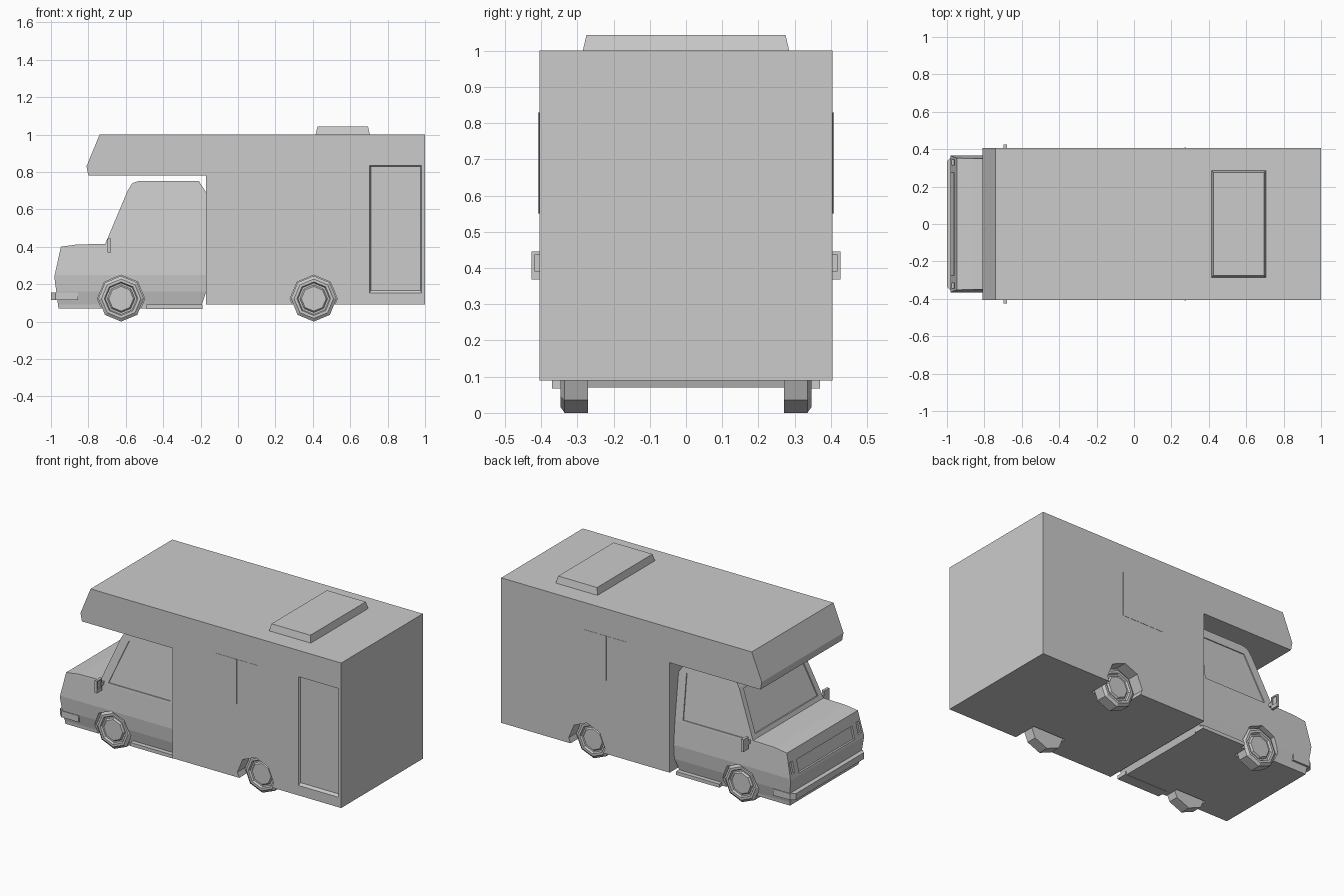
import bpy, bmesh, math

if "Cube" in bpy.data.objects:
    bpy.data.objects.remove(bpy.data.objects["Cube"])


def solid(name, a, b):
    """Closed solid between two matching loops of points."""
    bm = bmesh.new()
    va = [bm.verts.new(p) for p in a]
    vb = [bm.verts.new(p) for p in b]
    n = len(a)
    bm.faces.new(va)
    bm.faces.new(vb)
    for i in range(n):
        bm.faces.new((va[i], va[(i + 1) % n], vb[(i + 1) % n], vb[i]))
    return finish(name, bm)


def finish(name, bm):
    bmesh.ops.recalc_face_normals(bm, faces=bm.faces)
    me = bpy.data.meshes.new(name)
    bm.to_mesh(me)
    bm.free()
    ob = bpy.data.objects.new(name, me)
    bpy.context.collection.objects.link(ob)
    return ob


def prism(name, xz, y0, y1):
    return solid(name, [(x, y0, z) for x, z in xz], [(x, y1, z) for x, z in xz])


def box(name, x0, x1, y0, y1, z0, z1):
    return prism(name, [(x0, z0), (x1, z0), (x1, z1), (x0, z1)], y0, y1)


def carve(ob, cutter, op='DIFFERENCE'):
    m = ob.modifiers.new('carve', 'BOOLEAN')
    m.operation, m.object, m.solver = op, cutter, 'EXACT'
    bpy.context.view_layer.objects.active = ob
    bpy.ops.object.modifier_apply(modifier=m.name)
    bpy.data.objects.remove(cutter)


def lerp_at(table, z):
    for (z0, v0), (z1, v1) in zip(table, table[1:]):
        if z <= z1:
            return v0 + (v1 - v0) * (z - z0) / (z1 - z0)
    return table[-1][1]


def octagon(x, z, r):
    return [(x + r * math.sin(i * math.pi / 4), z + r * math.cos(i * math.pi / 4))
            for i in range(8)]


FRONT_X, REAR_X, R = -0.625, 0.405, 0.122

# Living box with overhang above the cab
body = prism('camper_body', [(-0.17, 0.09), (1, 0.09), (1, 1), (-0.74, 1), (-0.81, 0.83),
                             (-0.80, 0.78), (-0.17, 0.78)], -0.405, 0.405)
for s in (-1, 1):
    carve(body, prism('arch_cutter', octagon(REAR_X, R, R + 0.004), s * 0.25, s * 0.5))


# Recessed entrance door with sloped edges
def rect(x0, x1, z0, z1, y):
    return [(x0, y, z0), (x1, y, z0), (x1, y, z1), (x0, y, z1)]


carve(body, solid('door_cutter', rect(0.703, 0.982, 0.15, 0.836, -0.407),
                  rect(0.71, 0.975, 0.167, 0.828, -0.393)))

# Cab: side profile intersected with a tapered cross-section
WIDTH = [(0.0, 0.335), (0.09, 0.342), (0.16, 0.358), (0.25, 0.365), (0.40, 0.352), (0.80, 0.303)]
cab = prism('cab', [(-0.96, 0.07), (-0.982, 0.24), (-0.947, 0.40), (-0.86, 0.412), (-0.71, 0.415),
                    (-0.59, 0.70), (-0.565, 0.74), (-0.53, 0.752), (-0.21, 0.752), (-0.17, 0.69),
                    (-0.17, 0.16), (-0.20, 0.07)], -0.45, 0.45)
section = [(y, z) for z, y in WIDTH] + [(-y, z) for z, y in reversed(WIDTH)]
carve(cab, solid('section_cutter', [(-1.2, y, z) for y, z in section],
                 [(0.1, y, z) for y, z in section]), 'INTERSECT')

# Side windows and front wheel arches
window = [(-0.655, 0.412), (-0.535, 0.695), (-0.225, 0.695), (-0.225, 0.412)]
for s in (-1, 1):
    carve(cab, solid('window_cutter', [(x, s * 0.5, z) for x, z in window],
                     [(x, s * (lerp_at(WIDTH, z) - 0.006), z) for x, z in window]))
    carve(cab, prism('arch_cutter', octagon(FRONT_X, R, R + 0.004), s * 0.25, s * 0.5))

# Windscreen, grille and headlight recesses cut from the front
NOSE = [(0.07, -0.96), (0.24, -0.982), (0.40, -0.947)]
SCREEN = [(0.415, -0.71), (0.70, -0.59)]


def front_recess(name, surface, yz, depth):
    carve(cab, solid(name, [(-1.2, y, z) for y, z in yz],
                     [(lerp_at(surface, z) + depth, y, z) for y, z in yz]))


front_recess('screen_cutter', SCREEN, [(-0.31, 0.44), (0.31, 0.44), (0.28, 0.685), (-0.28, 0.685)], 0.008)
front_recess('grille_cutter', NOSE, [(-0.275, 0.255), (0.275, 0.255), (0.275, 0.335), (-0.275, 0.335)], 0.012)
for s in (-1, 1):
    front_recess('light_cutter', NOSE, [(s * 0.315, 0.27), (s * 0.345, 0.27),
                                        (s * 0.345, 0.34), (s * 0.315, 0.34)], 0.012)

# Bumper wrapping the nose
outline = [(-0.855, 0.36), (-0.975, 0.36), (-1.0, 0.335), (-1.0, -0.335), (-0.975, -0.36), (-0.855, -0.36)]
solid('front_bumper', [(x, y, 0.115) for x, y in outline], [(x, y, 0.155) for x, y in outline])


# Wheels: eight-sided lathe with a dished rim
def wheel(name, x, side):
    profile = [(R, 0.27), (R, 0.335), (0.105, 0.347), (0.09, 0.347), (0.084, 0.335),
               (0.074, 0.335), (0.066, 0.345)]
    bm = bmesh.new()
    rings = [[bm.verts.new((px, side * y, pz)) for px, pz in octagon(x, R, r)] for r, y in profile]
    for a, b in zip(rings, rings[1:]):
        for i in range(8):
            bm.faces.new((a[i], a[(i + 1) % 8], b[(i + 1) % 8], b[i]))
    bm.faces.new(rings[0])
    bm.faces.new(rings[-1])
    finish(name, bm)


for s, tag in ((-1, 'right'), (1, 'left')):
    wheel('front_wheel_' + tag, FRONT_X, s)
    wheel('rear_wheel_' + tag, REAR_X, s)
    # Sill below the cab door
    box('sill_' + tag, -0.49, -0.19, s * 0.30, s * 0.37, 0.068, 0.09)
    # Mirror with recessed glass, and its arm
    mirror = box('mirror_' + tag, -0.697, -0.68, s * 0.375, s * 0.426, 0.368, 0.445)
    carve(mirror, box('glass_cutter', -0.686, -0.6, s * 0.385, s * 0.417, 0.39, 0.437))
    box('mirror_arm_' + tag, -0.695, -0.683, s * 0.33, s * 0.38, 0.395, 0.415)
    # Living-room window pane with centre bar
    box('side_window_' + tag, 0.128, 0.419, s * 0.40, s * 0.4065, 0.55, 0.83)
    box('window_bar_' + tag, 0.269, 0.277, s * 0.40, s * 0.409, 0.55, 0.83)

# Roof hatch
solid('roof_hatch', [(0.415, -0.285, 0.999), (0.705, -0.285, 0.999), (0.705, 0.285, 0.999), (0.415, 0.285, 0.999)],
      [(0.425, -0.275, 1.043), (0.695, -0.275, 1.043), (0.695, 0.275, 1.043), (0.425, 0.275, 1.043)])
